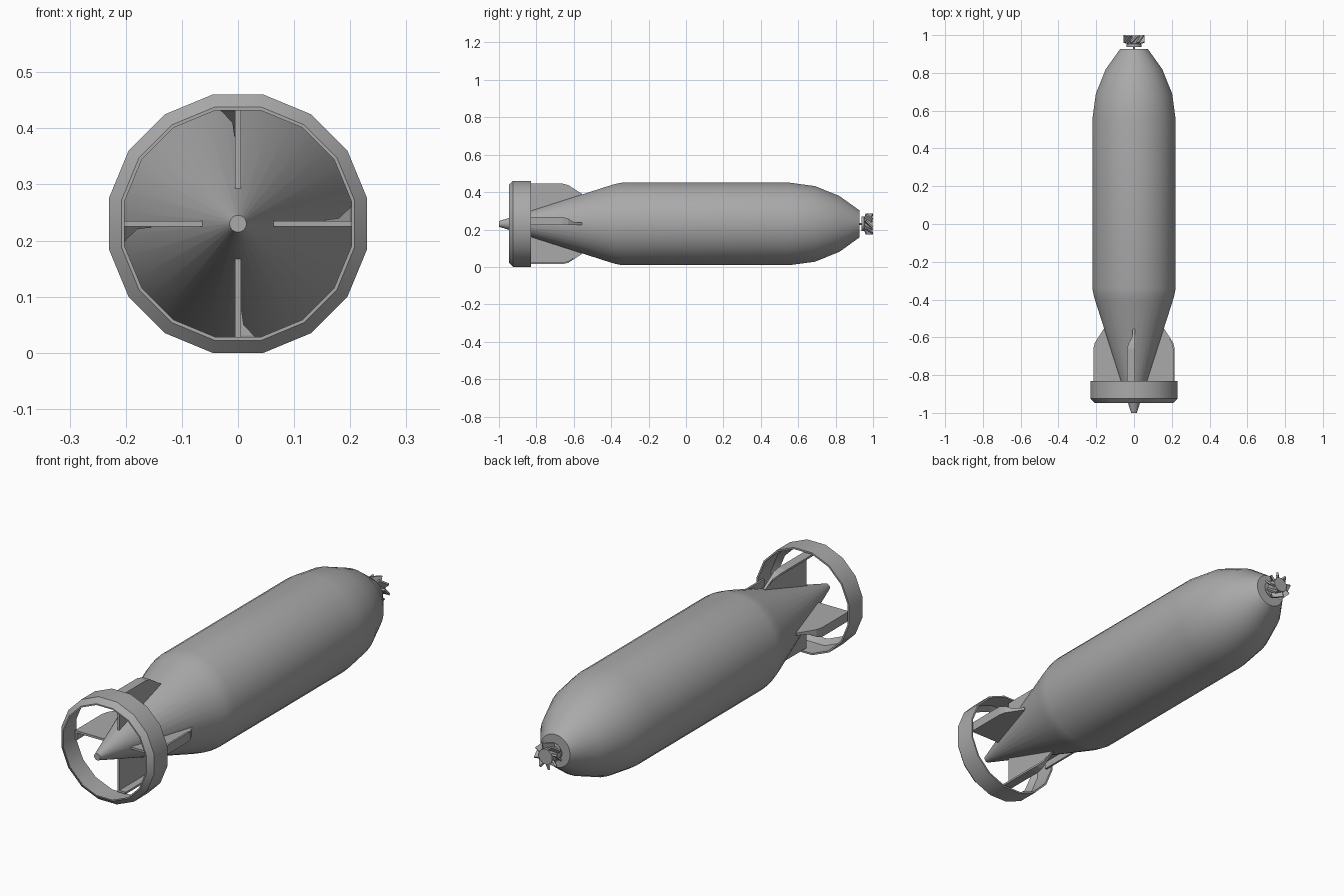
import bpy
import bmesh
import math
from mathutils import Matrix, Vector

cube = bpy.data.objects.get("Cube")
if cube:
    bpy.data.objects.remove(cube, do_unlink=True)

AXIS_Z = 0.23

metal = bpy.data.materials.new("grey metal")
metal.use_nodes = True
grey = (0.4, 0.4, 0.4, 1)
metal.diffuse_color = grey
metal.node_tree.nodes["Principled BSDF"].inputs["Base Color"].default_value = grey


def finish(bm, name, smooth=None):
    """Turn a bmesh built around the y axis into an object."""
    bmesh.ops.recalc_face_normals(bm, faces=bm.faces[:])
    mesh = bpy.data.meshes.new(name)
    bm.to_mesh(mesh)
    bm.free()
    mesh.materials.append(metal)
    obj = bpy.data.objects.new(name, mesh)
    obj.location.z = AXIS_Z
    bpy.context.collection.objects.link(obj)
    if smooth:
        bpy.ops.object.select_all(action="DESELECT")
        obj.select_set(True)
        bpy.context.view_layer.objects.active = obj
        bpy.ops.object.shade_smooth_by_angle(angle=math.radians(smooth))
    return obj


def lathe(name, profile, sides, loop=False, smooth=30):
    """Revolve (y, radius) points around the y axis; a loop makes a ring."""
    bm = bmesh.new()
    rows = []
    for y, r in profile:
        angles = [(i + 0.5) * math.tau / sides for i in range(sides)]
        rows.append([bm.verts.new((r * math.cos(a), y, r * math.sin(a))) for a in angles])
    pairs = list(zip(rows, rows[1:]))
    if loop:
        pairs.append((rows[-1], rows[0]))
    else:
        bm.faces.new(rows[0])
        bm.faces.new(rows[-1])
    for a, b in pairs:
        for i in range(sides):
            j = (i + 1) % sides
            bm.faces.new((a[i], a[j], b[j], b[i]))
    return finish(bm, name, smooth)


def slab(bm, outline, offset):
    """Extrude a flat outline by an offset vector."""
    face = bm.faces.new([bm.verts.new(p) for p in outline])
    new = bmesh.ops.extrude_face_region(bm, geom=[face])["geom"]
    verts = [v for v in new if isinstance(v, bmesh.types.BMVert)]
    bmesh.ops.translate(bm, verts=verts, vec=Vector(offset))


# Main body: pointed tail cone, straight barrel, rounded nose
lathe("body", [(-1, 0.015), (-0.41, 0.205), (-0.38, 0.214), (-0.34, 0.222),
               (0.55, 0.222), (0.69, 0.203), (0.82, 0.15), (0.927, 0.073)], 32)

# Tail ring: thin band with an inward-turned front lip
lathe("tail_ring", [(-0.83, 0.2345), (-0.925, 0.2345), (-0.947, 0.212), (-0.947, 0.206),
                    (-0.922, 0.227), (-0.83, 0.227)], 16, loop=True)

# Four fins, each a radial plate with a bent flange along its outer edge
for side, turn in (("top", 0), ("right", 90), ("bottom", 180), ("left", 270)):
    bm = bmesh.new()
    plate = [(-0.85, 0.04), (-0.85, 0.215), (-0.66, 0.215), (-0.63, 0.208),
             (-0.555, 0.16), (-0.555, 0.13)]
    slab(bm, [(-0.005, y, r) for y, r in plate], (0.01, 0, 0))
    edge = [(-0.85, 0.215, 0.037), (-0.66, 0.215, 0.037), (-0.63, 0.208, 0.028),
            (-0.6, 0.189, 0.01), (-0.555, 0.16, 0.006)]
    for (y0, r0, w0), (y1, r1, w1) in zip(edge, edge[1:]):
        slab(bm, [(0.005, y0, r0), (0.005, y1, r1), (-w1, y1, r1), (-w0, y0, r0)],
             (0, 0, -0.009))
    bm.transform(Matrix.Rotation(math.radians(-turn), 4, "Y"))
    finish(bm, side + "_fin")

# Nose fuze: thin stem, collar and hub
lathe("fuze_stem", [(0.92, 0.005), (0.945, 0.005)], 8)
lathe("fuze_hub", [(0.938, 0.04), (0.952, 0.04), (0.955, 0.034), (0.998, 0.034)], 16)

# Small slanted vanes around the hub
bm = bmesh.new()
for i in range(8):
    start = len(bm.verts)
    slab(bm, [(-0.018, 0.955, 0.025), (0.012, 0.995, 0.025),
              (0.014, 1.0, 0.056), (-0.02, 0.965, 0.056)], (0.007, -0.005, 0))
    bm.verts.ensure_lookup_table()
    bmesh.ops.rotate(bm, verts=bm.verts[start:], cent=(0, 0, 0),
                     matrix=Matrix.Rotation(i * math.tau / 8, 3, "Y"))
finish(bm, "fuze_vanes")
